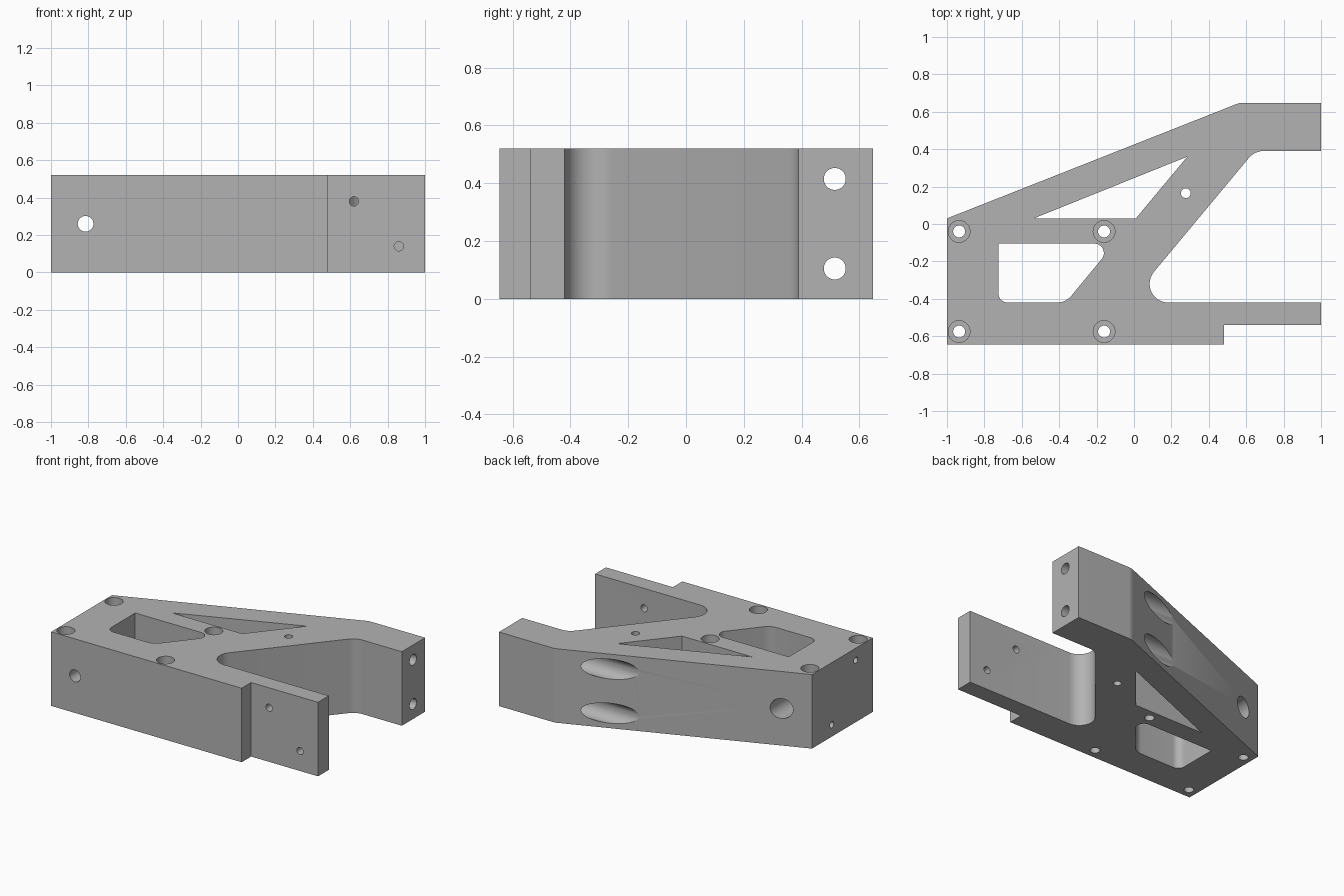
import bpy, bmesh, math
from mathutils import Vector, Matrix

if "Cube" in bpy.data.objects:
    bpy.data.objects.remove(bpy.data.objects["Cube"], do_unlink=True)

H = 0.52

grey = bpy.data.materials.new("plain grey")
grey.use_nodes = True
colour = (0.45, 0.45, 0.45, 1)
grey.diffuse_color = colour
grey.node_tree.nodes["Principled BSDF"].inputs["Base Color"].default_value = colour


def fillet(points, steps=12):
    """Round each (x, y, radius) corner of a closed profile."""
    out = []
    for i, (x, y, r) in enumerate(points):
        p = Vector((x, y))
        if r == 0:
            out.append(p)
            continue
        a = (Vector(points[i - 1][:2]) - p).normalized()
        b = (Vector(points[(i + 1) % len(points)][:2]) - p).normalized()
        half = a.angle(b) / 2
        centre = p + (a + b).normalized() * (r / math.sin(half))
        start = p + a * (r / math.tan(half)) - centre
        sweep = start.angle_signed(p + b * (r / math.tan(half)) - centre)
        for k in range(steps + 1):
            out.append(centre + Matrix.Rotation(-sweep * k / steps, 2) @ start)
    return out


def new_object(name, bm):
    bmesh.ops.recalc_face_normals(bm, faces=bm.faces)
    mesh = bpy.data.meshes.new(name)
    bm.to_mesh(mesh)
    bm.free()
    mesh.materials.append(grey)
    obj = bpy.data.objects.new(name, mesh)
    bpy.context.collection.objects.link(obj)
    return obj


def prism(name, points, z0, z1):
    bm = bmesh.new()
    face = bm.faces.new([bm.verts.new((p.x, p.y, z0)) for p in fillet(points)])
    ext = bmesh.ops.extrude_face_region(bm, geom=[face])
    top = [v for v in ext["geom"] if isinstance(v, bmesh.types.BMVert)]
    bmesh.ops.translate(bm, verts=top, vec=(0, 0, z1 - z0))
    return new_object(name, bm)


def cut(cutter):
    mod = bracket.modifiers.new("cut", 'BOOLEAN')
    mod.operation, mod.solver, mod.object = 'DIFFERENCE', 'EXACT', cutter
    bpy.context.view_layer.objects.active = bracket
    bpy.ops.object.modifier_apply(modifier=mod.name)
    bpy.data.objects.remove(cutter, do_unlink=True)


def drill(start, end, radius):
    """Cut a round hole from start to end."""
    a, b = Vector(start), Vector(end)
    turn = (b - a).to_track_quat('Z', 'Y').to_matrix().to_4x4()
    bm = bmesh.new()
    bmesh.ops.create_cone(bm, cap_ends=True, segments=40, radius1=radius,
                          radius2=radius, depth=(b - a).length,
                          matrix=Matrix.Translation((a + b) / 2) @ turn)
    cut(new_object("drill", bm))


# Main body with open jaw and stepped lower arm
bracket = prism("bracket_body", [
    (-1, -0.645, 0), (0.48, -0.645, 0), (0.48, -0.54, 0), (1, -0.54, 0),
    (1, -0.42, 0), (-0.03, -0.42, 0.1), (0.645, 0.39, 0.1), (1, 0.39, 0),
    (1, 0.648, 0), (0.565, 0.648, 0.1), (-1, 0.03, 0)], 0, H)

# Rounded window and triangular window
cut(prism("window", [(-0.725, -0.105, 0), (-0.725, -0.42, 0.05),
                     (-0.365, -0.42, 0.1), (-0.105, -0.105, 0.05)], -0.1, H + 0.1))
cut(prism("triangle", [(-0.535, 0.03, 0), (0.01, 0.03, 0),
                       (0.285, 0.36, 0)], -0.1, H + 0.1))

# Counterbored vertical screw holes
for x in (-0.935, -0.16):
    for y in (-0.575, -0.04):
        drill((x, y, -0.1), (x, y, H + 0.1), 0.032)
        drill((x, y, H - 0.15), (x, y, H + 0.1), 0.058)
# Small vertical hole in the diagonal strut
drill((0.277, 0.165, -0.1), (0.277, 0.165, H + 0.1), 0.026)

# Long holes through the upper arm, counterbored from the slanted face
for z in (0.105, 0.415):
    drill((-0.5, 0.515, z), (1.1, 0.515, z), 0.038)
    drill((-0.5, 0.515, z), (0.55, 0.515, z), 0.07)

# Front to back hole, counterbored at the back
drill((-0.815, -0.8, H / 2), (-0.815, 0.4, H / 2), 0.042)
drill((-0.815, -0.1, H / 2), (-0.815, 0.4, H / 2), 0.07)

# Small holes through the thin arm
for x, z in ((0.62, 0.38), (0.86, 0.14)):
    drill((x, -0.7, z), (x, -0.3, z), 0.025)

# Blind holes in the end face
for y, z in ((-0.456, 0.436), (-0.19, 0.084)):
    drill((-1.1, y, z), (-0.82, y, z), 0.022)

# Smooth round walls, sharp edges
bpy.ops.object.select_all(action='DESELECT')
bracket.select_set(True)
bpy.context.view_layer.objects.active = bracket
bpy.ops.object.shade_smooth_by_angle(angle=math.radians(25))
